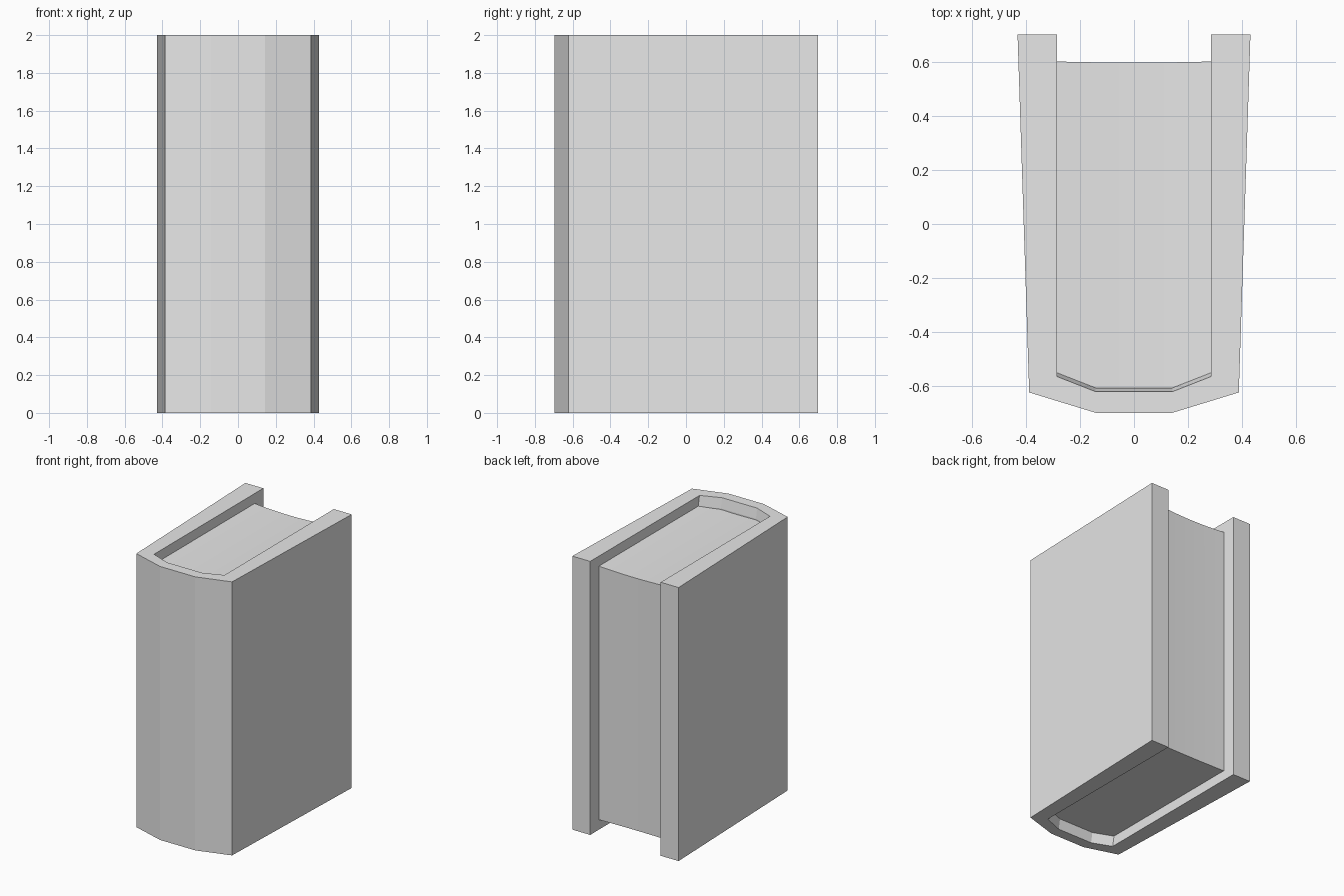
import bpy
import bmesh

cube = bpy.data.objects.get("Cube")
if cube:
    bpy.data.objects.remove(cube, do_unlink=True)

grey = bpy.data.materials.new("plain_grey")
grey.use_nodes = True
grey.diffuse_color = (0.8, 0.8, 0.8, 1)
grey.node_tree.nodes["Principled BSDF"].inputs["Base Color"].default_value = grey.diffuse_color

HEIGHT = 2.0
INSET = 0.073      # how far the pages sit inside the cover at top and bottom
HALF = 0.285       # half thickness of the page block
BACK = 0.7


def skin(name, rings, cap):
    """Bridge closed rings of points in order and close both ends."""
    bm = bmesh.new()
    loops = [[bm.verts.new(p) for p in ring] for ring in rings]
    n = len(loops[0])
    for a, b in zip(loops, loops[1:]):
        for i in range(n):
            j = (i + 1) % n
            bm.faces.new((a[i], a[j], b[j], b[i]))
    for loop in (loops[0], loops[-1]):
        for indices in cap:
            bm.faces.new([loop[i] for i in indices])
    bmesh.ops.recalc_face_normals(bm, faces=bm.faces)
    mesh = bpy.data.meshes.new(name)
    bm.to_mesh(mesh)
    bm.free()
    mesh.materials.append(grey)
    obj = bpy.data.objects.new(name, mesh)
    bpy.context.collection.objects.link(obj)
    return obj


def mirrored(half):
    return half + [(-x, y) for x, y in reversed(half)]


def cover_ring(z, shift):
    """U-shaped section; shift moves the inner face of the spine."""
    outer = mirrored([(0.43, BACK), (0.387, -0.622), (0.142, -0.697)])
    inner = mirrored([(HALF, BACK), (HALF, -0.563 + shift), (0.142, -0.619 + shift)])
    return [(x, y, z) for x, y in outer + inner[::-1]]


# Cover: two boards and a faceted spine, its inner face sloping in to the pages
levels = [(0, 0), (INSET, 0.014), (HEIGHT - INSET, 0.014), (HEIGHT, 0)]
skin("cover", [cover_ring(z, s) for z, s in levels],
     [(i, i + 1, 10 - i, 11 - i) for i in range(5)])


# Page block: slices across its thickness, slightly hollow at the fore edge and top
def page_slice(t):
    x = HALF * t
    dip = 1 - t * t
    front = -0.605 + 0.056 * max(0, 2 * abs(t) - 1)
    back = 0.6 - 0.004 * dip
    top = HEIGHT - INSET - 0.01 * dip
    return [(x, front, INSET), (x, back, INSET), (x, back, top), (x, front, top)]


pages = skin("pages", [page_slice(i / 4) for i in range(-4, 5)], [(0, 1, 2, 3)])
bpy.ops.object.select_all(action='DESELECT')
pages.select_set(True)
bpy.context.view_layer.objects.active = pages
bpy.ops.object.shade_smooth_by_angle()
